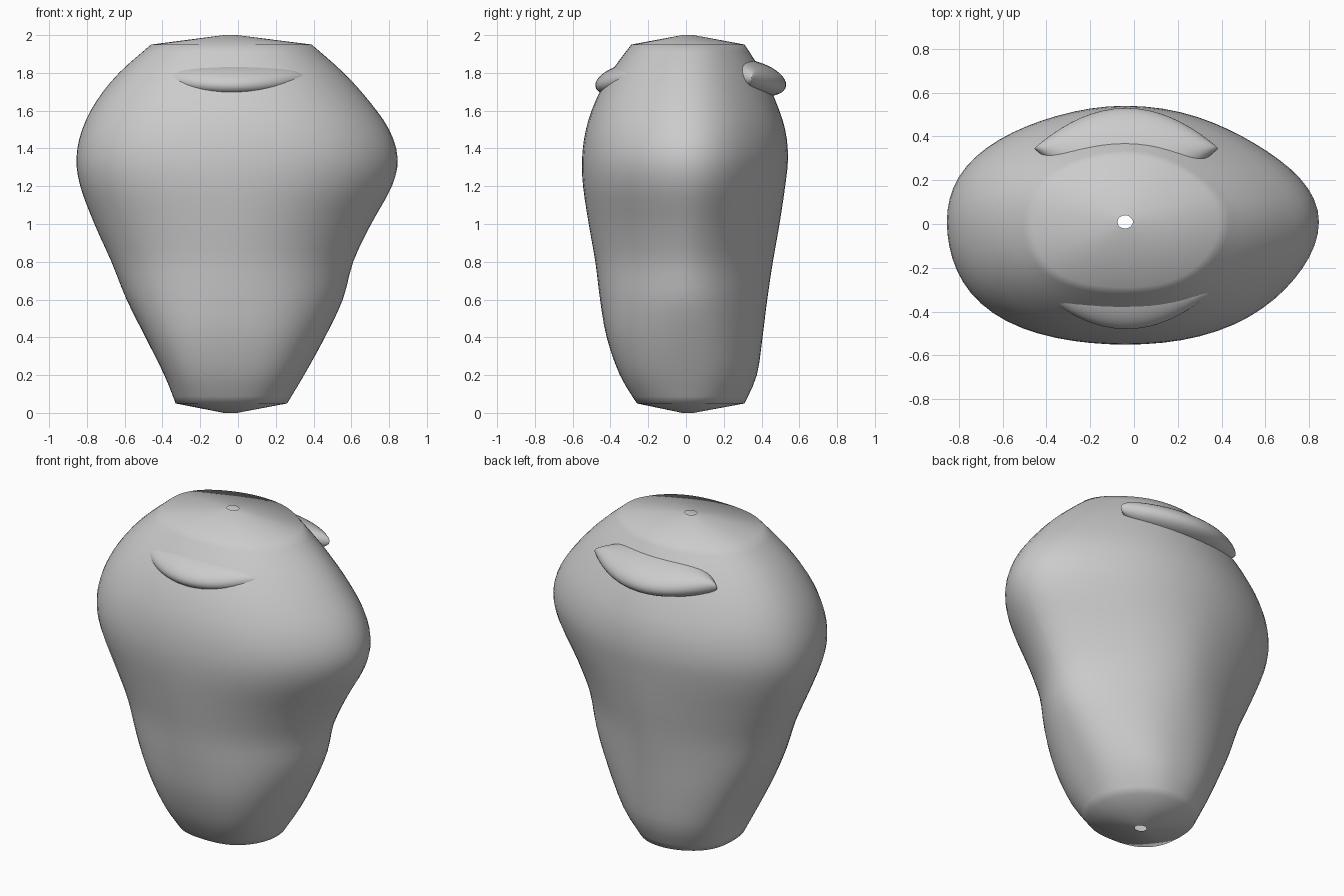
import bpy, bmesh, math
from mathutils import Matrix, Vector

cube = bpy.data.objects.get("Cube")
if cube:
    bpy.data.objects.remove(cube)

clay = bpy.data.materials.new("grey clay")
clay.use_nodes = True
grey = (0.6, 0.6, 0.6, 1)
clay.diffuse_color = grey
clay.node_tree.nodes["Principled BSDF"].inputs["Base Color"].default_value = grey

AXIS = Vector((-0.04, 0.01))
SIDES = 64
STEPS = 3
SKEW = 0.05

# Body stations: height, left edge, right edge, front edge, back edge, roundness
STATIONS = [
    (0.05, -0.33, 0.26, -0.26, 0.31, 2.2),
    (0.2, -0.39, 0.35, -0.35, 0.375, 2.4),
    (0.4, -0.49, 0.46, -0.42, 0.405, 2.25),
    (0.6, -0.59, 0.555, -0.455, 0.43, 2),
    (0.8, -0.67, 0.61, -0.48, 0.46, 1.85),
    (1, -0.76, 0.705, -0.515, 0.495, 1.85),
    (1.2, -0.835, 0.815, -0.545, 0.525, 1.95),
    (1.35, -0.855, 0.845, -0.55, 0.54, 2),
    (1.5, -0.825, 0.8, -0.53, 0.525, 2),
    (1.65, -0.75, 0.695, -0.48, 0.475, 2),
    (1.8, -0.63, 0.56, -0.4, 0.405, 2),
    (1.95, -0.46, 0.39, -0.29, 0.31, 2.1),
]


def finish(name, bm):
    bmesh.ops.recalc_face_normals(bm, faces=bm.faces)
    for face in bm.faces:
        face.smooth = True
    mesh = bpy.data.meshes.new(name)
    bm.to_mesh(mesh)
    bm.free()
    mesh.materials.append(clay)
    obj = bpy.data.objects.new(name, mesh)
    bpy.context.collection.objects.link(obj)


def spline(a, b, c, d, t):
    """Smooth curve from b to c."""
    return b + t / 2 * (c - a + t * (2 * a - 5 * b + 4 * c - d + t * (3 * (b - c) + d - a)))


def all_stations():
    last = len(STATIONS) - 1
    for i in range(last):
        keys = [STATIONS[min(max(i + k, 0), last)] for k in (-1, 0, 1, 2)]
        for s in range(STEPS):
            yield [spline(*values, s / STEPS) for values in zip(*keys)]
    yield STATIONS[last]


def ring(bm, z, left, right, front, back, power):
    """Rounded section, fuller towards one front corner than the opposite back one."""
    verts = []
    for i in range(SIDES):
        angle = math.tau * i / SIDES
        c, s = math.cos(angle), math.sin(angle)
        skew = 1 - SKEW * math.sin(2 * angle) ** 2 * math.sin(angle + math.pi / 4)
        rx = right - AXIS.x if c > 0 else AXIS.x - left
        ry = back - AXIS.y if s > 0 else AXIS.y - front
        x = AXIS.x + skew * math.copysign(abs(c) ** (2 / power), c) * rx
        y = AXIS.y + skew * math.copysign(abs(s) ** (2 / power), s) * ry
        verts.append(bm.verts.new((x, y, z)))
    return verts


def hole(bm, z):
    return ring(bm, z, AXIS.x - 0.035, AXIS.x + 0.035, AXIS.y - 0.03, AXIS.y + 0.03, 2)


# Body: lofted shell with shallow conical ends, each open at a small hole
bm = bmesh.new()
rings = [hole(bm, 0.0)] + [ring(bm, *s) for s in all_stations()] + [hole(bm, 2.0)]
for low, high in zip(rings, rings[1:]):
    for i in range(SIDES):
        j = (i + 1) % SIDES
        bm.faces.new((low[i], low[j], high[j], high[i]))
finish("body", bm)


# Brow ridges: drooping lens shapes with pointed ends, sunk into the body
def ridge(name, centre, radii, tilt):
    bm = bmesh.new()
    bmesh.ops.create_uvsphere(bm, u_segments=48, v_segments=24, radius=1)
    for v in bm.verts:
        v.co.y *= math.sqrt(max(0, 1 - v.co.x ** 2))
    place = (Matrix.Translation(centre) @ Matrix.Rotation(math.radians(tilt), 4, "X")
             @ Matrix.Diagonal((*radii, 1)))
    bmesh.ops.transform(bm, matrix=place, verts=bm.verts)
    finish(name, bm)


ridge("front_ridge", (-0.035, -0.31, 1.77), (0.39, 0.175, 0.08), 15)
ridge("back_ridge", (-0.035, 0.345, 1.775), (0.42, 0.19, 0.09), -15)
